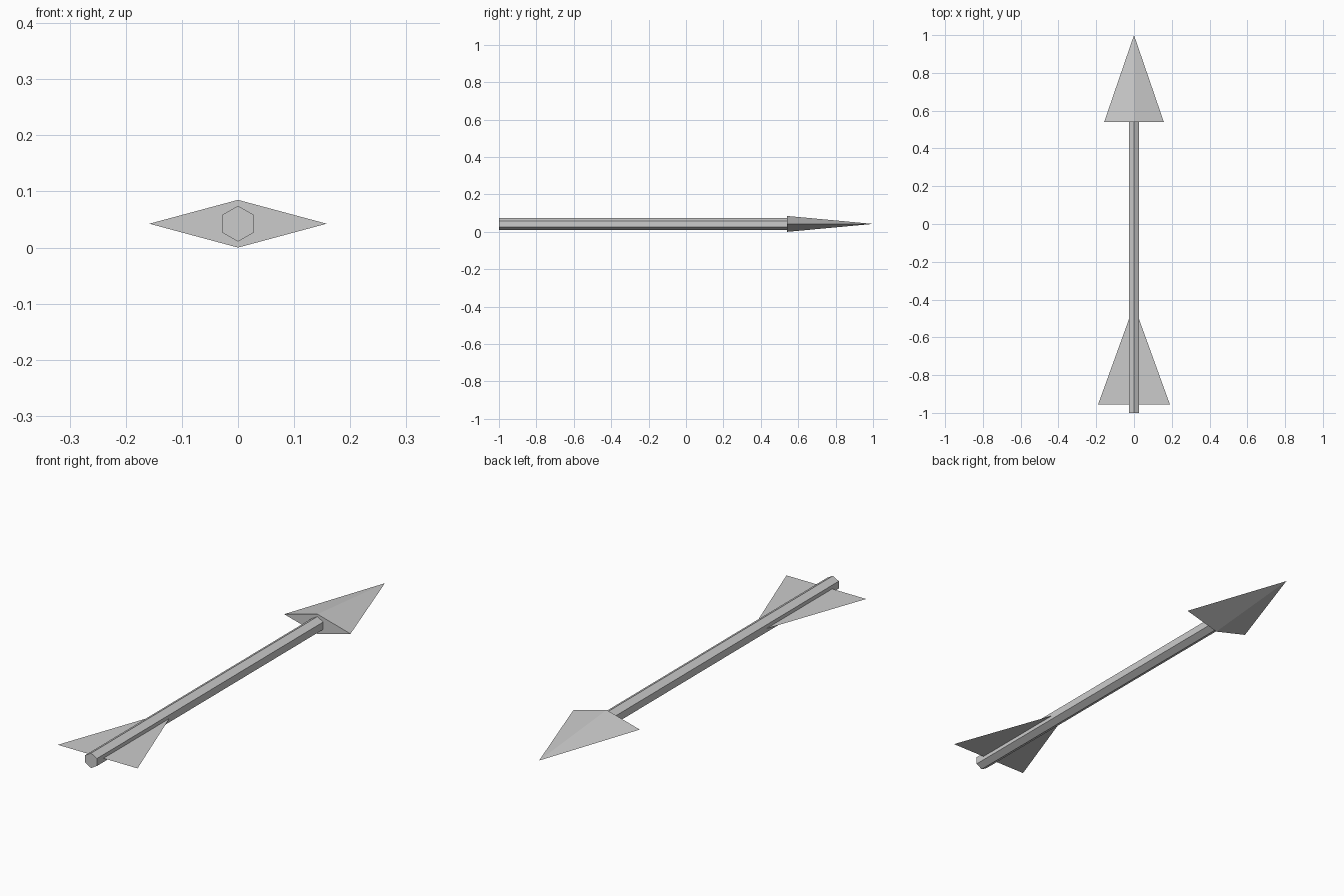
import bpy
import bmesh
from math import pi
from mathutils import Matrix

cube = bpy.data.objects.get("Cube")
if cube:
    bpy.data.objects.remove(cube, do_unlink=True)

AXIS_Z = 0.0425  # height of the arrow's centre line

grey = bpy.data.materials.new("light grey")
grey.use_nodes = True
colour = (0.6, 0.6, 0.6, 1)
grey.diffuse_color = colour
grey.node_tree.nodes["Principled BSDF"].inputs["Base Color"].default_value = colour


def add_part(name, bm):
    mesh = bpy.data.meshes.new(name)
    bm.to_mesh(mesh)
    bm.free()
    mesh.materials.append(grey)
    part = bpy.data.objects.new(name, mesh)
    part.location.z = AXIS_Z
    bpy.context.collection.objects.link(part)


def cone_along_y(sides, r1, r2, start, end, scale=(1, 1, 1)):
    """Cone or prism running from y = start to y = end, one corner up."""
    bm = bmesh.new()
    bmesh.ops.create_cone(bm, cap_ends=True, segments=sides,
                          radius1=r1, radius2=r2, depth=end - start)
    bmesh.ops.rotate(bm, verts=bm.verts, matrix=Matrix.Rotation(-pi / 2, 3, "X"))
    bmesh.ops.scale(bm, verts=bm.verts, vec=scale)
    bmesh.ops.translate(bm, verts=bm.verts, vec=(0, (start + end) / 2, 0))
    bmesh.ops.remove_doubles(bm, verts=bm.verts, dist=1e-5)
    bmesh.ops.recalc_face_normals(bm, faces=bm.faces)
    return bm


# Hexagonal shaft
add_part("shaft", cone_along_y(6, 0.032, 0.032, -1, 0.54))

# Flattened four-sided head
add_part("arrow_head", cone_along_y(4, 1, 0, 0.54, 1, (0.158, 1, 0.0425)))

# Flat triangular tail vane passing through the shaft
vane = bmesh.new()
vane.faces.new([vane.verts.new(p) for p in
                ((-0.19, -0.955, 0), (0.19, -0.955, 0), (0, -0.43, 0))])
add_part("tail_vane", vane)
